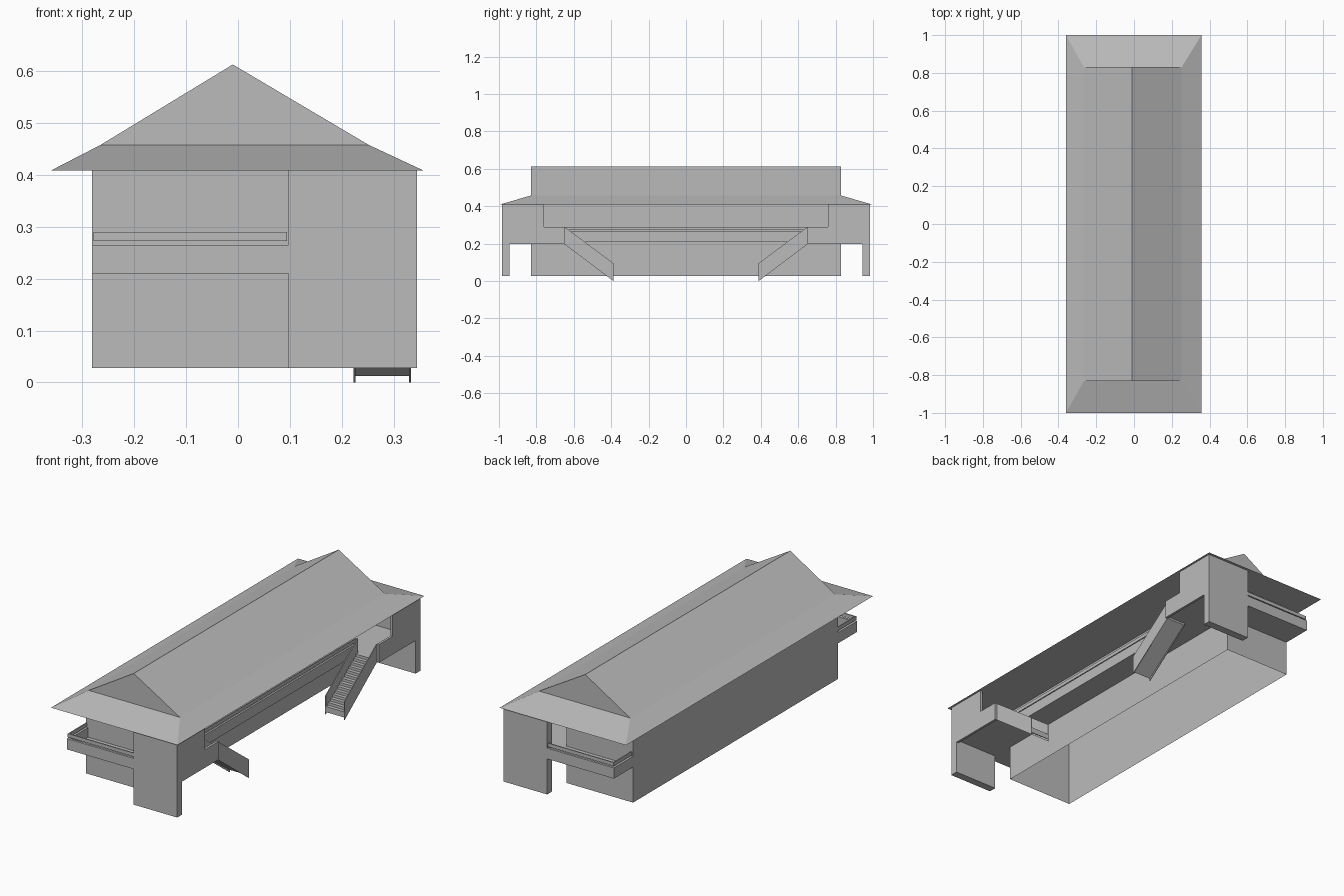
import bpy, bmesh

cube = bpy.data.objects.get("Cube")
if cube:
    bpy.data.objects.remove(cube, do_unlink=True)

grey = bpy.data.materials.new("plain grey")
grey.use_nodes = True
colour = (0.5, 0.5, 0.5, 1)
grey.diffuse_color = colour
grey.node_tree.nodes["Principled BSDF"].inputs["Base Color"].default_value = colour

EAVE, GROUND = 0.408, 0.028
END, BODY_END, LANDING = 0.985, 0.83, 0.65
LEFT, MID, STAIR_IN, STAIR_OUT, RIGHT = -0.281, 0.097, 0.222, 0.333, 0.345
FLOOR_LOW, FLOOR_TOP = 0.21, 0.216


def finish(name, bm):
    bmesh.ops.recalc_face_normals(bm, faces=bm.faces)
    mesh = bpy.data.meshes.new(name)
    bm.to_mesh(mesh)
    bm.free()
    mesh.materials.append(grey)
    obj = bpy.data.objects.new(name, mesh)
    bpy.context.collection.objects.link(obj)
    return obj


def prism(name, outline, x0, x1):
    """Extrude a (y, z) outline along x."""
    bm = bmesh.new()
    face = bm.faces.new([bm.verts.new((x0, y, z)) for y, z in outline])
    new = bmesh.ops.extrude_face_region(bm, geom=[face])["geom"]
    moved = [v for v in new if isinstance(v, bmesh.types.BMVert)]
    bmesh.ops.translate(bm, verts=moved, vec=(x1 - x0, 0, 0))
    return finish(name, bm)


def box(name, x0, x1, y0, y1, z0, z1):
    y0, y1 = min(y0, y1), max(y0, y1)
    return prism(name, [(y0, z0), (y1, z0), (y1, z1), (y0, z1)], x0, x1)


def parapet(name, x0, x1, y0, y1):
    """Solid parapet with a separate rail just above it."""
    box(name, x0, x1, y0, y1, FLOOR_LOW, 0.265)
    lo, hi = min(y0, y1), max(y0, y1)
    box(name + "_rail", x0 + 0.003, x1 - 0.003, lo + 0.003, hi - 0.003, 0.272, 0.29)


# Main building shell, open underneath
body = box("building_body", LEFT, MID, -BODY_END, BODY_END, GROUND, EAVE)
bm = bmesh.new()
bm.from_mesh(body.data)
bm.faces.ensure_lookup_table()
under = [f for f in bm.faces if f.normal.z < -0.9]
bmesh.ops.delete(bm, geom=under, context='FACES_ONLY')
bm.to_mesh(body.data)
bm.free()

# Roof: flat soffit, flared skirt and gabled top
bm = bmesh.new()


def ring(x0, x1, y, z):
    return [bm.verts.new(p) for p in ((x0, -y, z), (x1, -y, z), (x1, y, z), (x0, y, z))]


eaves = ring(-0.36, 0.357, 1.0, EAVE)
upper = ring(-0.265, 0.252, BODY_END, 0.457)
front_peak, back_peak = [bm.verts.new((-0.01, y, 0.612)) for y in (-BODY_END, BODY_END)]
bm.faces.new(eaves)
for i in range(4):
    j = (i + 1) % 4
    bm.faces.new((eaves[i], eaves[j], upper[j], upper[i]))
bm.faces.new((upper[0], upper[1], front_peak))
bm.faces.new((upper[2], upper[3], back_peak))
bm.faces.new((upper[1], upper[2], back_peak, front_peak))
bm.faces.new((upper[3], upper[0], front_peak, back_peak))
finish("roof", bm)

# Walkway along the open side
box("walkway_floor", MID, STAIR_IN, -LANDING, LANDING, FLOOR_LOW, FLOOR_TOP)
parapet("walkway_parapet", STAIR_IN - 0.01, STAIR_IN, -LANDING, LANDING)

STEPS = 14
for side, label in ((-1, "front"), (1, "back")):
    # End wall, stair landing and outer screen wall
    box(label + "_end_wall", MID, RIGHT, side * 0.945, side * END, GROUND, EAVE)
    box(label + "_landing_floor", MID, STAIR_OUT, side * LANDING, side * 0.945,
        FLOOR_LOW, FLOOR_TOP)
    screen = [(END, EAVE), (END, 0.197), (LANDING, 0.197),
              (LANDING, 0.29), (0.76, 0.29), (0.76, EAVE)]
    prism(label + "_screen_wall", [(side * y, z) for y, z in screen], STAIR_OUT, RIGHT)

    # Balcony at the gable end
    box(label + "_balcony_floor", LEFT, MID, side * BODY_END, side * END,
        FLOOR_LOW, FLOOR_TOP)
    parapet(label + "_balcony_parapet", LEFT, MID, side * (END - 0.012), side * END)
    parapet(label + "_balcony_side", LEFT, LEFT + 0.012, side * BODY_END, side * END)

    # Stair flight descending towards the middle
    foot, top, low = 0.388, FLOOR_TOP, 0.027
    run, rise = (LANDING - foot) / STEPS, (top - low) / STEPS
    flight = [(foot, 0.012), (LANDING, 0.2)]
    for i in range(STEPS):
        y, z = LANDING - i * run, top - i * rise
        flight += [(y, z), (y - run, z)]
    prism(label + "_stairs", [(side * y, z) for y, z in flight], STAIR_IN, STAIR_OUT)
    slope = [(LANDING, 0.197), (LANDING, 0.29), (foot, 0.095), (foot, 0.0)]
    for x, place in ((STAIR_IN, "inner"), (STAIR_OUT - 0.004, "outer")):
        prism(f"{label}_{place}_stair_side", [(side * y, z) for y, z in slope], x, x + 0.004)
